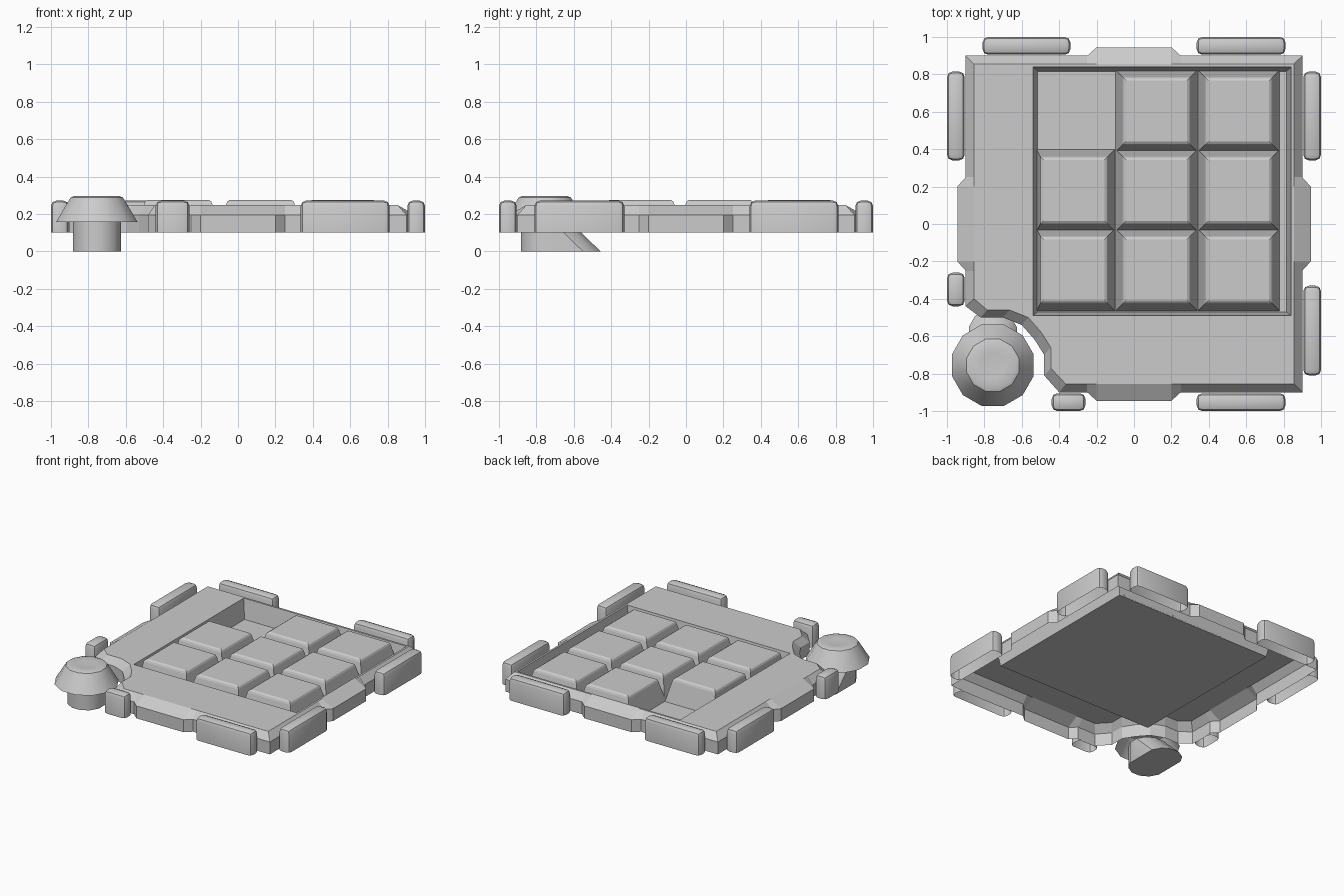
import bpy, bmesh, math
from mathutils import Vector

if "Cube" in bpy.data.objects:
    bpy.data.objects.remove(bpy.data.objects["Cube"])


def finish(name, bm, smooth=None):
    me = bpy.data.meshes.new(name)
    bm.to_mesh(me)
    bm.free()
    ob = bpy.data.objects.new(name, me)
    bpy.context.collection.objects.link(ob)
    if smooth:
        bpy.ops.object.select_all(action='DESELECT')
        ob.select_set(True)
        bpy.context.view_layer.objects.active = ob
        bpy.ops.object.shade_smooth_by_angle(angle=math.radians(smooth))
    return ob


def ring(bm, pts, z):
    return [bm.verts.new((x, y, z)) for x, y in pts]


def bridge(bm, a, b):
    n = len(a)
    for i in range(n):
        j = (i + 1) % n
        bm.faces.new((a[i], a[j], b[j], b[i]))


def rect(x0, y0, x1, y1):
    return [(x0, y0), (x1, y0), (x1, y1), (x0, y1)]


# Plate: square outline with side bulges and a notched front left corner
bulge = [(-0.25, -0.9), (-0.2, -0.945), (0.2, -0.945), (0.25, -0.9), (0.9, -0.9)]
outer = []
for k in range(4):
    c, s = [(1, 0), (0, 1), (-1, 0), (0, -1)][k]
    outer += [(x * c - y * s, x * s + y * c) for x, y in bulge]
outer.pop()
notch = [(-0.9, -0.44), (-0.82, -0.5), (-0.7, -0.5), (-0.6, -0.54),
         (-0.53, -0.62), (-0.48, -0.7), (-0.48, -0.81), (-0.4, -0.9)]
clamp = lambda v: max(-0.855, min(0.855, v))
inner = [(clamp(x), clamp(y)) for x, y in outer]
inner += [(clamp(x + 0.035), clamp(y + 0.04)) for x, y in notch]
outer += notch

bm = bmesh.new()
low = ring(bm, outer, 0.1)
mid = ring(bm, outer, 0.195)
top = ring(bm, inner, 0.247)
bridge(bm, low, mid)
bridge(bm, mid, top)
rim = ring(bm, rect(-0.54, -0.49, 0.84, 0.84), 0.247)
floor = ring(bm, rect(-0.515, -0.47, 0.815, 0.815), 0.1)
bridge(bm, rim[::-1], floor[::-1])
bm.faces.new(floor)
edges = []
for loop in (top, rim):
    for i in range(len(loop)):
        edges.append(bm.edges.get((loop[i], loop[(i + 1) % len(loop)])))
bmesh.ops.triangle_fill(bm, use_beauty=True, use_dissolve=False,
                        edges=edges, normal=Vector((0, 0, 1)))
finish("base_plate", bm)

# Sliding tiles: 3 x 3 grid with the back left slot empty
for r, cy in enumerate((0.605, 0.18, -0.245)):
    for c, cx in enumerate((-0.32, 0.12, 0.56)):
        if r == 0 and c == 0:
            continue
        bm = bmesh.new()
        sq = lambda h: rect(max(cx - h, -0.52), cy - h, cx + h, cy + h)
        rings = [ring(bm, sq(h), z) for h, z in
                 ((0.219, 0.1), (0.182, 0.255), (0.176, 0.268), (0.163, 0.276))]
        for a, b in zip(rings, rings[1:]):
            bridge(bm, a, b)
        bm.faces.new(rings[-1])
        finish(f"tile_{r}_{c}", bm)

# Edge pads: rounded blocks, open underneath
pads = [(-0.81, 0.905, -0.34, 1), (0.335, 0.905, 0.81, 1),
        (0.335, -1, 0.81, -0.905), (-0.44, -1, -0.26, -0.905),
        (0.905, 0.34, 1, 0.815), (0.905, -0.81, 1, -0.33),
        (-1, 0.34, -0.905, 0.815), (-1, -0.44, -0.905, -0.26)]
for i, p in enumerate(pads):
    bm = bmesh.new()
    a, b = ring(bm, rect(*p), 0.1), ring(bm, rect(*p), 0.272)
    bridge(bm, a, b)
    bm.faces.new(b)
    es = [e for e in bm.edges if any(v.co.z > 0.2 for v in e.verts)]
    bmesh.ops.bevel(bm, geom=es, offset=0.03, segments=2, profile=0.5,
                    affect='EDGES')
    finish(f"edge_pad_{i}", bm, 40)


# Corner knob
def circle(r, n, off=0.5):
    return [(-0.755 + r * math.cos((i + off) * math.tau / n),
             -0.755 + r * math.sin((i + off) * math.tau / n)) for i in range(n)]


bm = bmesh.new()
rings = [ring(bm, circle(r, 12), z) for r, z in
         ((0.226, 0.156), (0.158, 0.268), (0.145, 0.288), (0.125, 0.296), (0.07, 0.29))]
for a, b in zip(rings, rings[1:]):
    bridge(bm, a, b)
bm.faces.new(rings[-1])
finish("knob_cap", bm, 35)

# Knob post: its back half flares toward the plate at the ground
bm = bmesh.new()
base = [(x, y + (0.17 if y > -0.755 else 0)) for x, y in circle(0.133, 12)]
a, b = ring(bm, base, 0), ring(bm, circle(0.133, 12), 0.165)
bridge(bm, a, b)
bm.faces.new(a[::-1])
finish("knob_post", bm, 35)
